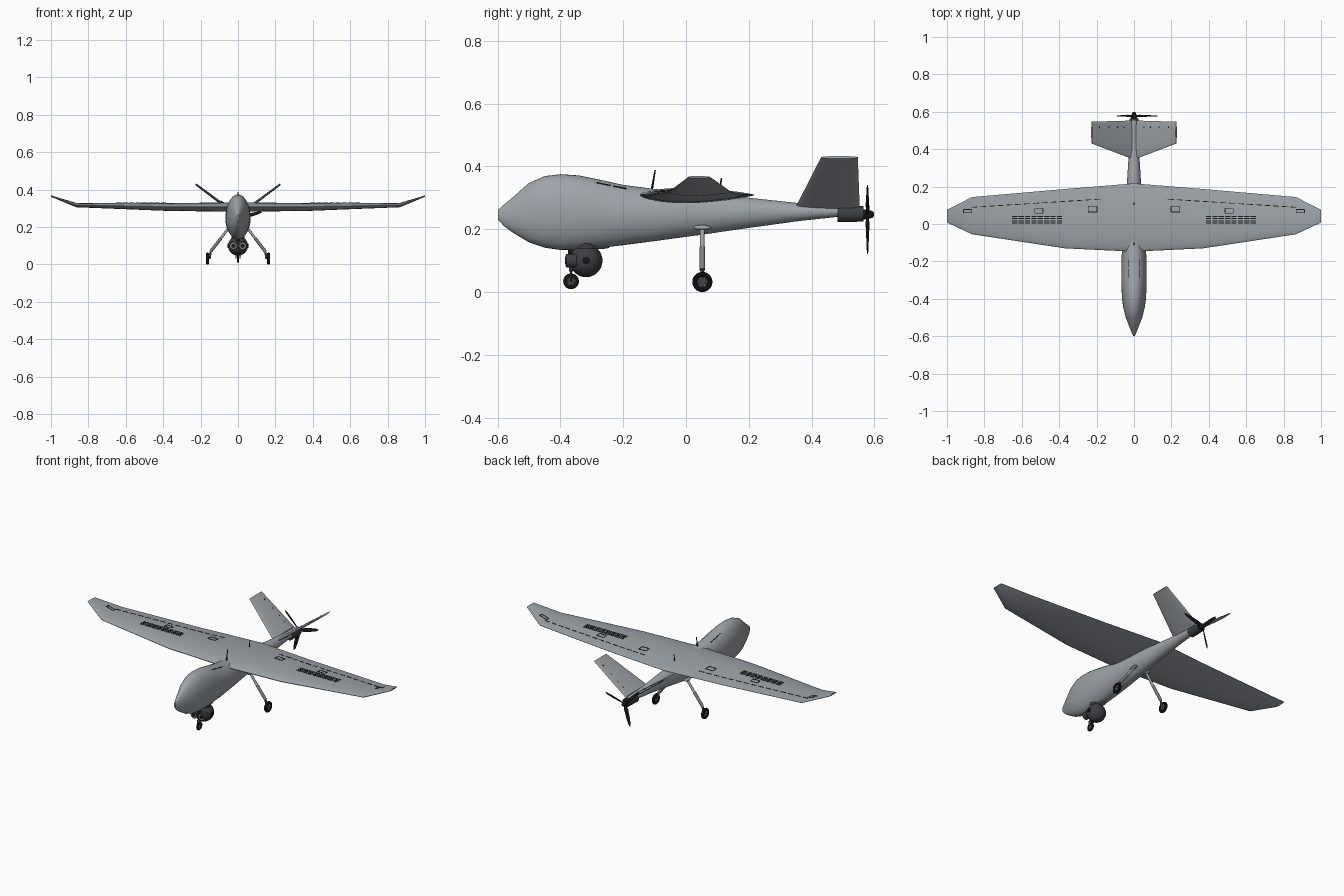
import bpy, bmesh
from math import sin, cos, pi, sqrt, radians
from mathutils import Vector

if "Cube" in bpy.data.objects:
    bpy.data.objects.remove(bpy.data.objects["Cube"])


def material(name, r, g, b):
    m = bpy.data.materials.new(name)
    m.use_nodes = True
    m.diffuse_color = (r, g, b, 1)
    m.node_tree.nodes["Principled BSDF"].inputs["Base Color"].default_value = (r, g, b, 1)
    return m


GREY = material("airframe grey", .34, .37, .4)
STEEL = material("strut grey", .2, .22, .24)
DARK = material("dark grey", .045, .05, .055)
BLACK = material("black", .008, .008, .009)


def finish(name, bm, mat):
    bmesh.ops.recalc_face_normals(bm, faces=bm.faces)
    me = bpy.data.meshes.new(name)
    bm.to_mesh(me)
    bm.free()
    me.materials.append(mat)
    for p in me.polygons:
        p.use_smooth = True
    me.set_sharp_from_angle(angle=radians(35))
    ob = bpy.data.objects.new(name, me)
    bpy.context.collection.objects.link(ob)
    return ob


def add_loft(bm, rings):
    rows = [[bm.verts.new(p) for p in ring] for ring in rings]
    n = len(rows[0])
    for a, b in zip(rows, rows[1:]):
        for i in range(n):
            j = (i + 1) % n
            bm.faces.new((a[i], a[j], b[j], b[i]))
    bm.faces.new(rows[0])
    bm.faces.new(rows[-1])


def loft(name, rings, mat):
    bm = bmesh.new()
    add_loft(bm, rings)
    return finish(name, bm, mat)


def add_rod(bm, a, b, r0, r1=None, n=20):
    a, b = Vector(a), Vector(b)
    d = (b - a).normalized()
    u = d.orthogonal().normalized()
    v = d.cross(u)
    r1 = r0 if r1 is None else r1
    add_loft(bm, [[c + (u * cos(2 * pi * i / n) + v * sin(2 * pi * i / n)) * r for i in range(n)]
                  for c, r in ((a, r0), (b, r1))])


def rod(name, a, b, r0, mat, r1=None, n=20):
    bm = bmesh.new()
    add_rod(bm, a, b, r0, r1, n)
    return finish(name, bm, mat)


def ball(name, centre, scale, mat):
    bm = bmesh.new()
    bmesh.ops.create_uvsphere(bm, u_segments=32, v_segments=18, radius=1)
    for v in bm.verts:
        v.co = Vector(centre) + Vector([c * s for c, s in zip(v.co, scale)])
    return finish(name, bm, mat)


def lerp_table(table, k):
    for a, b in zip(table, table[1:]):
        if k <= b[0]:
            t = max(0, (k - a[0]) / (b[0] - a[0]))
            return [p + (q - p) * t for p, q in zip(a, b)]
    return table[-1]


# Fuselage: station y, half width, bottom z, top z
BODY = [(-.598, .005, .23, .262), (-.58, .013, .21, .278), (-.55, .025, .188, .303),
        (-.5, .044, .158, .347), (-.45, .057, .141, .369), (-.4, .064, .134, .375),
        (-.34, .067, .135, .371), (-.277, .068, .14, .358), (-.2, .067, .149, .341),
        (-.1, .063, .162, .328), (.04, .053, .181, .318), (.2, .039, .204, .3),
        (.36, .029, .226, .283), (.49, .022, .24, .273)]


def body_ring(y, w, lo, hi, n=40):
    return [(w * sin(2 * pi * i / n), y, (lo + hi) / 2 + (hi - lo) / 2 * cos(2 * pi * i / n)) for i in range(n)]


def body_top(x, y):
    _, w, lo, hi = lerp_table(BODY, y)
    return (lo + hi) / 2 + (hi - lo) / 2 * sqrt(max(0, 1 - (x / w) ** 2))


loft("fuselage", [body_ring(*s) for s in BODY], GREY)
loft("tail_spine", [body_ring(y, w, lo, hi) for y, w, lo, hi in
                    ((.4, .018, .25, .278), (.5, .016, .255, .277), (.553, .014, .258, .276))], GREY)

# Wing: span x, leading edge, trailing edge, chord z, thickness above, thickness below
WING = [(0, -.148, .217, .309, .022, .026), (.37, -.13, .187, .309, .019, .022),
        (.866, -.055, .144, .318, .01, .011), (1, .008, .076, .366, .003, .003)]


def bulge(t):
    return sin(pi * min(1, max(0, t)) ** .75) ** .8 if 0 < t < 1 else 0


def wing_ring(x, n=18):
    _, le, te, z, up, dn = lerp_table(WING, abs(x))
    ts = [(1 - cos(pi * i / n)) / 2 for i in range(n + 1)]
    top = [(x, le + (te - le) * t, z + up * bulge(t) + .0008) for t in ts]
    low = [(x, le + (te - le) * t, z - dn * bulge(t) - .0008) for t in reversed(ts)]
    return top + low


def wing_top(x, y):
    _, le, te, z, up, _ = lerp_table(WING, abs(x))
    return z + up * bulge((y - le) / (te - le)) + .0008


spans = [s[0] for s in WING]
loft("wing", [wing_ring(x) for x in [-s for s in reversed(spans[1:])] + spans], GREY)


# Thin plates that follow a surface
def patch(bm, surface, x0, x1, y0, y1, slope=0):
    pts = ((x0, y0), (x1, y0 + slope), (x1, y1 + slope), (x0, y1))
    add_loft(bm, [[(x, y, surface(x, y) + d) for x, y in pts] for d in (-.0015, .0015)])


marks = bmesh.new()
for s in (1, -1):
    # Dashed flap seam
    for i in range(15):
        x = .18 + .047 * i
        patch(marks, wing_top, s * x, s * (x + .032), .131 - .003 * i, .135 - .003 * i, -.002)
    # Hatch outlines
    for x0, x1, y0, y1 in ((.198, .245, .064, .095), (.487, .53, .058, .084), (.868, .912, .06, .078)):
        for y in (y0, y1):
            patch(marks, wing_top, s * x0, s * x1, y - .002, y + .002)
        for x in (x0, x1):
            patch(marks, wing_top, s * (x - .002), s * (x + .002), y0, y1)
    # Slotted vents
    for row in range(4):
        for i in range(8):
            x = .385 + .034 * i
            patch(marks, wing_top, s * x, s * (x + .028), .002 + .012 * row, .008 + .012 * row)
finish("wing_markings", marks, BLACK)

seams = bmesh.new()
for s in (1, -1):
    patch(seams, body_top, s * .029, s * .032, -.285, -.24)
    patch(seams, body_top, s * .029, s * .032, -.232, -.19)
finish("nose_hatch_seams", seams, BLACK)

# V tail
fins = (("left_tail_fin", 1), ("right_tail_fin", -1))
ROOT, TIP = Vector((.015, 0, .272)), Vector((.226, 0, .429))
NORMAL = Vector((ROOT.z - TIP.z, 0, TIP.x - ROOT.x)).normalized()
for name, s in fins:
    rings = []
    for c, le, te, h in ((ROOT, .35, .553, .008), (TIP, .43, .547, .005)):
        ring = []
        for i in range(24):
            a = 2 * pi * i / 24
            p = c + NORMAL * h * sin(a)
            ring.append((s * p.x, (le + te) / 2 + (te - le) / 2 * cos(a), p.z))
        rings.append(ring)
    loft(name, rings, GREY)
    dots = bmesh.new()
    for t in (.2, .36, .58, .82):
        p = ROOT.lerp(TIP, t) + Vector((0, .517, 0))
        q = p + NORMAL * .0062
        add_rod(dots, (s * p.x, p.y, p.z), (s * q.x, q.y, q.z), .004, n=8)
    finish(name + "_fasteners", dots, BLACK)

# Engine and three-bladed pusher propeller
HUB = Vector((0, .578, .247))
rod("engine_cowl", (0, .483, .249), (0, .565, .249), .027, DARK, .025, 28)
rod("propeller_hub", (0, .563, .247), (0, .59, .247), .017, BLACK, .012)
ball("propeller_spinner", (0, .588, .247), (.012, .011, .012), BLACK)
blades = bmesh.new()
for k in range(3):
    a = radians(15 + 120 * k)
    d, side = Vector((cos(a), 0, sin(a))), Vector((-sin(a), 0, cos(a)))
    rings = []
    for r, w, twist in ((.008, .006, 50), (.035, .011, 35), (.08, .01, 22), (.118, .007, 15), (.13, .003, 12)):
        t = radians(twist)
        u = side * cos(t) + Vector((0, sin(t), 0))
        v = d.cross(u)
        rings.append([HUB + d * r + u * w * cos(pi * i / 5) + v * .002 * sin(pi * i / 5) for i in range(10)])
    add_loft(blades, rings)
finish("propeller_blades", blades, BLACK)

# Sensor turret under the nose
EYE = Vector((0, -.318, .1))
ball("sensor_ball", EYE, (.053, .052, .053), DARK)
rod("sensor_collar", EYE + Vector((0, 0, .03)), EYE + Vector((0, 0, .06)), .036, DARK)
for name, s in (("left", 1), ("right", -1)):
    c = EYE + Vector((s * .025, 0, 0))
    for part, y0, y1, r, m in (("lens_tube", -.03, -.064, .022, DARK), ("lens_ring", -.06, -.066, .017, STEEL),
                               ("lens", -.06, -.068, .011, BLACK)):
        rod(f"{name}_{part}", c + Vector((0, y0, 0)), c + Vector((0, y1, 0)), r, m)
    rod(f"{name}_turret_pivot", EYE + Vector((s * .04, 0, 0)), EYE + Vector((s * .055, 0, 0)), .012, BLACK)
rod("upper_lens", EYE + Vector((0, -.03, .028)), EYE + Vector((0, -.058, .028)), .01, BLACK)
ball("belly_hatch", (0, -.275, .142), (.024, .03, .005), STEEL)


# Wheels with spoked hubs
def wheel(name, x, y, z, r, w):
    c = Vector((x, y, z))
    tyre = bmesh.new()
    m = r * .27
    rings = 32
    grid = [[tyre.verts.new(c + Vector((w * sin(b), (r - m + m * cos(b)) * cos(a), (r - m + m * cos(b)) * sin(a))))
             for b in [2 * pi * j / 10 for j in range(10)]] for a in [2 * pi * i / rings for i in range(rings)]]
    for i in range(rings):
        p, q = grid[i], grid[(i + 1) % rings]
        for j in range(10):
            k = (j + 1) % 10
            tyre.faces.new((p[j], p[k], q[k], q[j]))
    finish(name + "_tyre", tyre, BLACK)
    across = Vector((w * .7, 0, 0))
    rod(name + "_disc", c - across * .6, c + across * .6, r * .52, DARK)
    spokes = bmesh.new()
    add_rod(spokes, c - across * 1.3, c + across * 1.3, r * .16)
    for s in (-.7, .7):
        for i in range(6):
            d = Vector((0, cos(pi * i / 3), sin(pi * i / 3)))
            add_rod(spokes, c + across * s, c + across * s + d * r * .54, r * .07, n=6)
    finish(name + "_spokes", spokes, GREY)


# Main landing gear
for name, s in (("left", 1), ("right", -1)):
    wheel(f"{name}_wheel", s * .163, .052, .032, .032, .009)
    top, mid, low = (s * .04, .052, .208), (s * .09, .052, .142), (s * .146, .052, .07)
    rod(f"{name}_upper_strut", top, mid, .007, GREY)
    rod(f"{name}_lower_strut", mid, low, .0085, STEEL)
    rod(f"{name}_wheel_fork", low, (s * .152, .052, .03), .006, DARK)
    rod(f"{name}_axle", (s * .15, .052, .032), (s * .172, .052, .032), .004, DARK)
    ball(f"{name}_strut_fairing", (s * .046, .052, .205), (.012, .028, .008), GREY)

# Nose gear
wheel("nose_wheel", 0, -.366, .034, .025, .006)
rod("nose_strut", (0, -.366, .066), (0, -.366, .15), .006, DARK)
rod("nose_fork_bridge", (-.011, -.366, .066), (.011, -.366, .066), .004, DARK)
for name, s in (("left", 1), ("right", -1)):
    rod(f"{name}_nose_fork", (s * .01, -.366, .067), (s * .01, -.366, .032), .003, DARK)

# Antennas
rod("front_antenna", (0, -.11, .32), (0, -.098, .388), .004, BLACK, .002, 8)
rod("rear_antenna", (0, .105, .31), (0, .113, .363), .004, BLACK, .002, 8)
